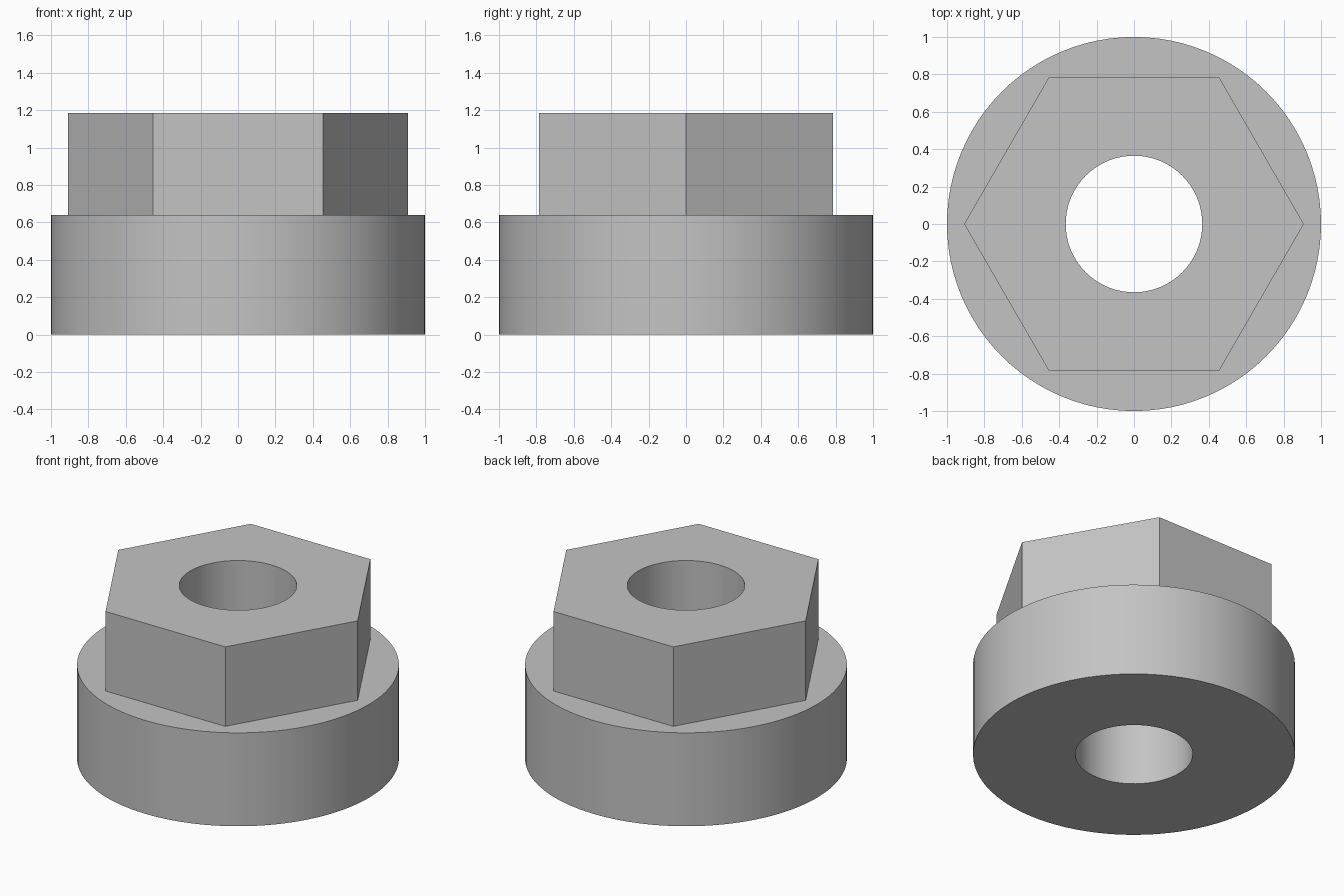
import bpy
import bmesh
import math

cube = bpy.data.objects.get("Cube")
if cube:
    bpy.data.objects.remove(cube, do_unlink=True)

SEGMENTS = 96  # a multiple of six, so hexagon corners fall on ring points
HOLE, FLANGE, HEX = 0.365, 1.0, 0.908
FLANGE_TOP, HEX_TOP = 0.64, 1.185

# Plain grey metal
grey = bpy.data.materials.new("grey_metal")
grey.use_nodes = True
colour = (0.55, 0.55, 0.55, 1)
grey.diffuse_color = colour
grey.node_tree.nodes["Principled BSDF"].inputs["Base Color"].default_value = colour


def circle(radius):
    return lambda angle: radius


def hexagon(corner):
    sector = math.pi / 3
    apothem = corner * math.cos(sector / 2)
    return lambda angle: apothem / math.cos(angle % sector - sector / 2)


def add_ring(bm, outline, z):
    ring = []
    for i in range(SEGMENTS):
        a = math.tau * i / SEGMENTS
        r = outline(a)
        ring.append(bm.verts.new((r * math.cos(a), r * math.sin(a), z)))
    return ring


# Round flange, hexagonal head and through hole as one closed solid
bm = bmesh.new()
section = [
    (circle(HOLE), 0),
    (circle(FLANGE), 0),
    (circle(FLANGE), FLANGE_TOP),
    (hexagon(HEX), FLANGE_TOP),
    (hexagon(HEX), HEX_TOP),
    (circle(HOLE), HEX_TOP),
]
rings = [add_ring(bm, outline, z) for outline, z in section]
for lower, upper in zip(rings, rings[1:] + rings[:1]):
    for i in range(SEGMENTS):
        j = (i + 1) % SEGMENTS
        bm.faces.new((lower[i], lower[j], upper[j], upper[i]))
bmesh.ops.recalc_face_normals(bm, faces=bm.faces)

mesh = bpy.data.meshes.new("flanged_hex_collar")
bm.to_mesh(mesh)
bm.free()
mesh.materials.append(grey)
collar = bpy.data.objects.new("flanged_hex_collar", mesh)
bpy.context.collection.objects.link(collar)

# Smooth round walls, crisp edges
bpy.ops.object.select_all(action="DESELECT")
collar.select_set(True)
bpy.context.view_layer.objects.active = collar
bpy.ops.object.shade_smooth_by_angle(angle=math.radians(30))
